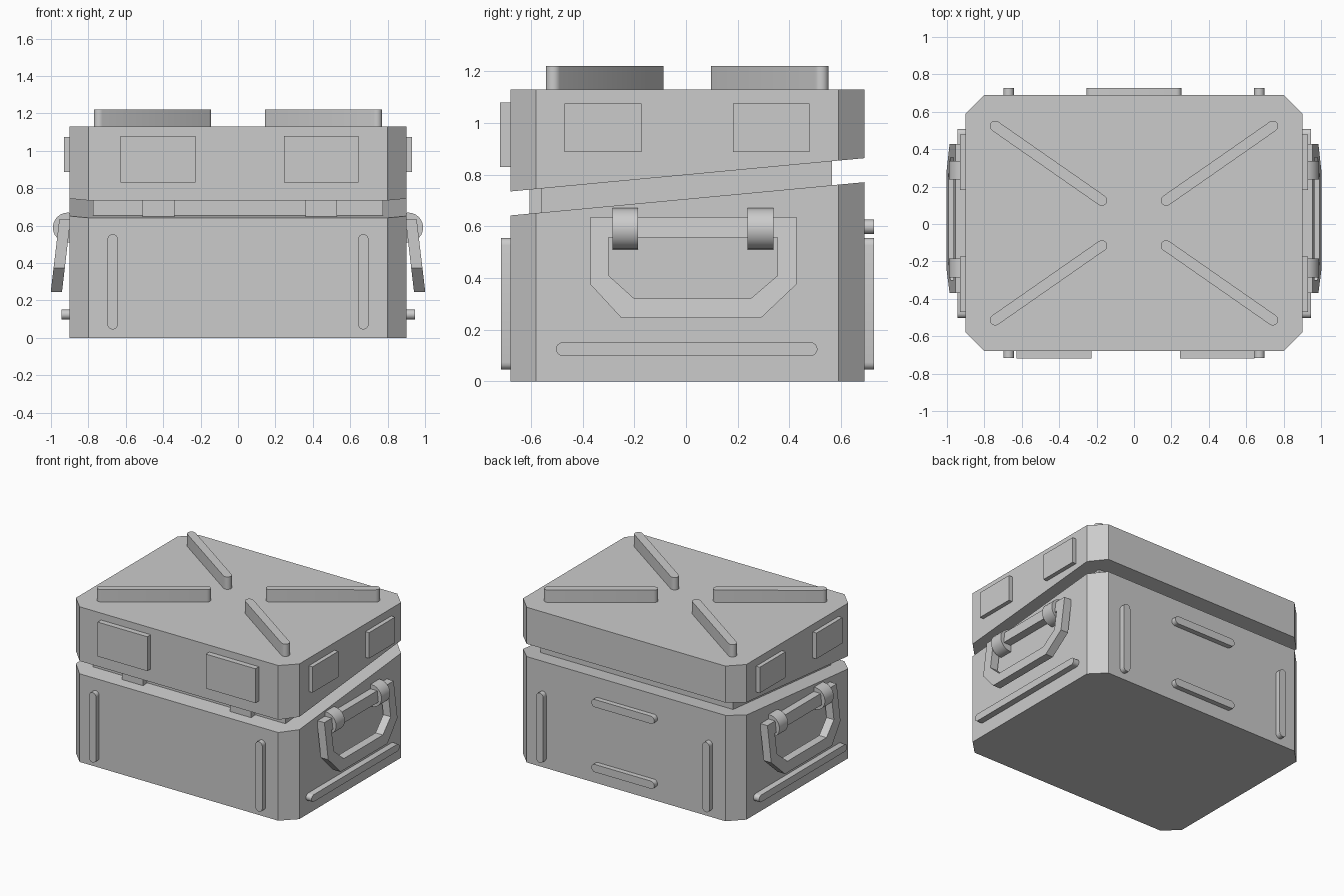
import bpy, bmesh, math
from mathutils import Vector

if "Cube" in bpy.data.objects:
    bpy.data.objects.remove(bpy.data.objects["Cube"], do_unlink=True)

GREY = (0.6, 0.6, 0.6, 1)
mat = bpy.data.materials.new("plain grey")
mat.use_nodes = True
mat.diffuse_color = GREY
bsdf = next(n for n in mat.node_tree.nodes if n.type == 'BSDF_PRINCIPLED')
bsdf.inputs["Base Color"].default_value = GREY


def loft(name, rings, closed=False, smooth=False):
    """Skin equal-length rings; cap the ends unless the rings form a loop."""
    bm = bmesh.new()
    loops = [[bm.verts.new(p) for p in ring] for ring in rings]
    n = len(loops[0])
    pairs = list(zip(loops, loops[1:])) + ([(loops[-1], loops[0])] if closed else [])
    for a, b in pairs:
        for i in range(n):
            j = (i + 1) % n
            bm.faces.new((a[i], a[j], b[j], b[i]))
    if not closed:
        bm.faces.new(loops[0])
        bm.faces.new(loops[-1])
    bmesh.ops.recalc_face_normals(bm, faces=bm.faces)
    mesh = bpy.data.meshes.new(name)
    bm.to_mesh(mesh)
    bm.free()
    mesh.materials.append(mat)
    ob = bpy.data.objects.new(name, mesh)
    bpy.context.collection.objects.link(ob)
    if smooth:
        bpy.ops.object.select_all(action='DESELECT')
        ob.select_set(True)
        bpy.context.view_layer.objects.active = ob
        bpy.ops.object.shade_smooth_by_angle(angle=math.radians(35))
    return ob


def box(name, x, y, z):
    ring = [(x[0], y[0]), (x[1], y[0]), (x[1], y[1]), (x[0], y[1])]
    return loft(name, [[(*p, h) for p in ring] for h in z])


def rib(name, a, b, radius, out):
    """Raised round-ended bar from a to b, pushed out along a vector."""
    a, b, out = Vector(a), Vector(b), Vector(out)
    along = (b - a).normalized()
    side = along.cross(out.normalized())
    ring = []
    for centre, start in ((b, -90), (a, 90)):
        for k in range(9):
            t = math.radians(start + k * 22.5)
            ring.append(centre + radius * (along * math.cos(t) + side * math.sin(t)))
    return loft(name, [[p - out * 0.3 for p in ring], [p + out for p in ring]], smooth=True)


# Chamfered case outline
HX, FRONT, BACK, CUT = 0.9, -0.68, 0.69, 0.1
outline = [(-HX + CUT, FRONT), (HX - CUT, FRONT), (HX, FRONT + CUT), (HX, BACK - CUT),
           (HX - CUT, BACK), (-HX + CUT, BACK), (-HX, BACK - CUT), (-HX, FRONT + CUT)]


def slope(y, base):
    return base + (y - FRONT) * 0.094


# Body, lid and the recessed neck between them
loft("body", [[(x, y, 0) for x, y in outline],
              [(x, y, slope(y, 0.642)) for x, y in outline]])
loft("lid", [[(x, y, slope(y, 0.735)) for x, y in outline],
             [(x, y, 1.13) for x, y in outline]])
box("neck", (-0.775, 0.775), (-0.56, 0.565), (0.55, 0.95))
for side, x in (("right", -0.425), ("left", 0.445)):
    box(side + "_latch_block", (x - 0.085, x + 0.085), (-0.605, -0.5), (0.6, 0.8))

# Raised plates on the lid front
for side, x in (("right", -0.427), ("left", 0.445)):
    box(side + "_front_plate", (x - 0.2, x + 0.2), (-0.72, -0.67), (0.83, 1.08))

# Diagonal ribs on the lid top
for sx, xs in ((-1, "right"), (1, "left")):
    for sy, ys in ((-1, "front"), (1, "back")):
        rib(f"{ys}_{xs}_top_rib", (sx * 0.742, sy * 0.518 + 0.005, 1.13),
            (sx * 0.172, sy * 0.121 + 0.005, 1.13), 0.029, (0, 0, 0.09))
        # Upright ribs on the front and back of the body
        rib(f"{ys}_{xs}_upright_rib", (sx * 0.67, FRONT if sy < 0 else BACK, 0.073),
            (sx * 0.67, FRONT if sy < 0 else BACK, 0.527), 0.028, (0, sy * 0.037, 0))

# Level ribs on the back
for word, z in (("lower", 0.125), ("upper", 0.598)):
    rib(word + "_back_rib", (-0.226, BACK, z), (0.226, BACK, z), 0.028, (0, 0.037, 0))

# Handle outlines in (y, z), outer and inner
outer = [(-0.37, 0.637), (0.427, 0.637), (0.427, 0.375), (0.29, 0.245), (-0.25, 0.245), (-0.37, 0.375)]
inner = [(-0.3, 0.557), (0.355, 0.557), (0.355, 0.41), (0.25, 0.32), (-0.2, 0.32), (-0.3, 0.41)]

# Everything on the two ends
for s, word in ((-1, "right"), (1, "left")):
    rib(word + "_side_rib", (s * HX, -0.477, 0.125), (s * HX, 0.483, 0.125), 0.026, (s * 0.045, 0, 0))
    for y, end in ((-0.322, "front"), (0.33, "back")):
        box(f"{word}_{end}_lid_plate", sorted((s * 0.88, s * 0.93)), (y - 0.149, y + 0.149), (0.887, 1.075))

    # Tilted handle ring
    def tilt(points, thick):
        return [(s * (0.895 + thick + (0.637 - z) * 0.118), y, z) for y, z in points]
    loft(word + "_handle", [tilt(outer, 0), tilt(outer, 0.06), tilt(inner, 0.06), tilt(inner, 0)], closed=True)

    # Round collars holding the handle
    for y, end in ((-0.235, "front"), (0.288, "back")):
        rings = [[(s * 0.91 + 0.08 * math.cos(k * math.tau / 24), y + d,
                   0.59 + 0.08 * math.sin(k * math.tau / 24)) for k in range(24)] for d in (-0.05, 0.05)]
        loft(f"{word}_{end}_collar", rings, smooth=True)
